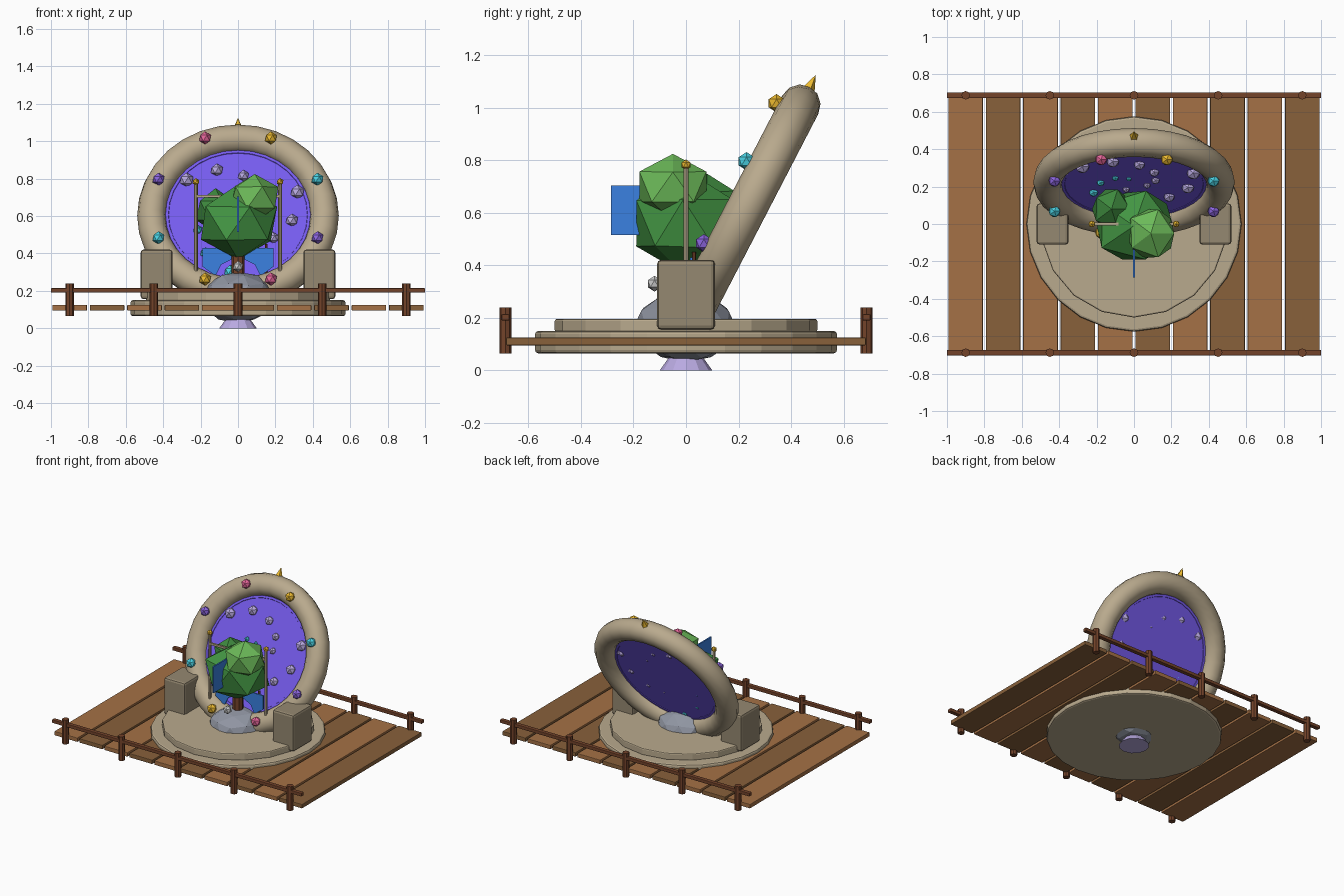
import bpy, math, random
from mathutils import Matrix, Vector

if "Cube" in bpy.data.objects:
    bpy.data.objects.remove(bpy.data.objects["Cube"])

random.seed(4)

def mat(name, rgb):
    m = bpy.data.materials.new(name)
    m.diffuse_color = (*[c ** 2.2 for c in rgb], 1)
    m.use_nodes = True
    m.node_tree.nodes["Principled BSDF"].inputs["Base Color"].default_value = m.diffuse_color
    return m

STONE = mat("stone", (.72, .66, .55))
PILLAR = mat("pillar_stone", (.58, .53, .44))
ROCK = mat("rock", (.56, .58, .63))
PURPLE = mat("portal_purple", (.46, .36, .93))
LILAC = mat("lilac", (.72, .66, .88))
GOLD = mat("gold", (.92, .72, .2))
CYAN = mat("cyan", (.3, .83, .9))
PINK = mat("pink", (.9, .4, .6))
VIOLET = mat("violet", (.55, .4, .88))
WOODS = [mat("wood_light", (.64, .44, .28)), mat("wood_dark", (.53, .38, .24))]
RAIL = mat("rail_wood", (.45, .27, .18))
GREENS = [mat("leaf_mid", (.27, .58, .27)), mat("leaf_light", (.42, .72, .35)), mat("leaf_dark", (.25, .53, .25))]
BLUE = mat("banner_blue", (.24, .5, .88))
WHITE = mat("white", (.85, .85, .85))

def finish(name, m, bevel=0, smooth=False):
    o = bpy.context.object
    o.name = name
    o.data.materials.append(m)
    if bevel:
        b = o.modifiers.new("bevel", 'BEVEL')
        b.width, b.segments = bevel, 2
    if smooth:
        bpy.ops.object.shade_smooth_by_angle(angle=math.radians(40))
    return o

def box(name, loc, size, m, bevel=0):
    bpy.ops.mesh.primitive_cube_add(size=1, location=loc)
    bpy.context.object.scale = size
    bpy.ops.object.transform_apply(location=False, rotation=False, scale=True)
    return finish(name, m, bevel)

def cyl(name, x, y, z0, z1, r, m, n=12, r2=None, bevel=0, smooth=False):
    bpy.ops.mesh.primitive_cone_add(vertices=n, radius1=r, radius2=r if r2 is None else r2,
                                    depth=z1 - z0, location=(x, y, (z0 + z1) / 2))
    return finish(name, m, bevel, smooth)

def ball(name, loc, scale, m, sub=1, jitter=0):
    bpy.ops.mesh.primitive_ico_sphere_add(subdivisions=sub, radius=1, location=loc)
    o = bpy.context.object
    for v in o.data.vertices:
        v.co *= 1 + random.uniform(-jitter, jitter)
    o.scale = scale if isinstance(scale, tuple) else (scale,) * 3
    return finish(name, m)

def sheet(name, pts, m):
    me = bpy.data.meshes.new(name)
    me.from_pydata(pts, [], [range(len(pts))])
    o = bpy.data.objects.new(name, me)
    bpy.context.collection.objects.link(o)
    me.materials.append(m)
    s = o.modifiers.new("thickness", 'SOLIDIFY')
    s.thickness, s.offset = .01, 0

# plank deck
for i in range(10):
    box("deck_plank", (-.9 + .2 * i, 0, .11), (.185, 1.37, .03), WOODS[i % 2], .004)

# railings
for y in (-.688, .688):
    box("rail", (0, y, .202), (2, .03, .024), RAIL, .004)
    for i in range(5):
        cyl("rail_post", -.9 + .45 * i, y, .065, .24, .023, RAIL, 8)

# round stone base
cyl("base_lower", 0, 0, .065, .15, .575, STONE, 24, bevel=.012)
cyl("base_upper", 0, 0, .145, .196, .5, STONE, 18, bevel=.008)

# side pillars
for x in (-.435, .435):
    box("pillar", (x, 0, .288), (.17, .22, .265), PILLAR, .015)

# centre rock and its foot
ball("centre_rock", (0, 0, .165), (.195, .195, .137), ROCK, 2, .03)
cyl("foot", 0, 0, 0, .07, .1, LILAC, 12, .05)

# tilted portal frame: local z faces forward and up
FRAME = Matrix.Translation((0, .223, .602)) @ Matrix.Rotation(math.radians(62.6), 4, 'X')

def polar(r, a, n=0):
    return FRAME @ Vector((r * math.cos(a), r * math.sin(a), n))

bpy.ops.mesh.primitive_torus_add(major_radius=.462, minor_radius=.077, major_segments=32, minor_segments=12)
finish("portal_ring", STONE, smooth=True).matrix_world = FRAME
cyl("portal_disc", 0, 0, 0, .02, .39, PURPLE, 32).matrix_world = FRAME
bpy.ops.mesh.primitive_torus_add(major_radius=.38, minor_radius=.015, major_segments=32, minor_segments=6)
finish("portal_inner_rim", PURPLE).matrix_world = FRAME

# ring gems and crest
for i in range(8):
    ball("ring_gem", polar(.46, math.radians(22.5 + 45 * i), .083), .035, (CYAN, GOLD, PINK, VIOLET)[i % 4])
cyl("crest_spike", 0, 0, 0, .07, .03, GOLD, 5, 0).matrix_world = (
    FRAME @ Matrix.Translation((0, .555, 0)) @ Matrix.Rotation(-math.pi / 2, 4, 'X'))

# three spiral arms of sparkles
for arm, m in enumerate((LILAC, LILAC, CYAN)):
    for i in range(6):
        a = math.radians(143 - 120 * arm - 30 * i)
        ball("sparkle", polar(.345 - .055 * i, a, .013), (.04 if arm < 2 else .034) - .004 * i, m)

# leafy crown and trunk
ball("leaf_main", (0, -.01, .56), (.23, .215, .2), GREENS[0], 1, .05)
ball("leaf_front", (.09, -.05, .7), (.145, .15, .128), GREENS[1], 1, .04)
ball("leaf_back", (-.12, .08, .63), (.115, .12, .115), GREENS[2], 1, .04)
cyl("trunk", 0, 0, .25, .45, .035, RAIL, 8)

# poles with golden tips and a crossbar
for x in (-.225, .225):
    cyl("pole", x, 0, .19, .775, .01, STONE, 8)
    ball("pole_tip", (x, 0, .783), .02, GOLD)
box("crossbar", (0, 0, .705), (.45, .014, .014), STONE)
cyl("thin_stake", .15, .03, .19, .45, .008, RAIL, 6)

# swallowtail banner and front flag
for s in (-1, 1):
    sheet("banner_tail", [(s * .19, .02, .43), (s * .19, .02, .33), (s * .12, .02, .28),
                          (s * .09, .02, .34), (s * .03, .02, .37), (s * .03, .02, .43)], BLUE)
sheet("front_flag", [(0, -.285, .705), (0, -.285, .515), (0, -.1, .515), (0, -.1, .705)], BLUE)
ball("front_gem", (0, -.12, .33), .03, WHITE)
